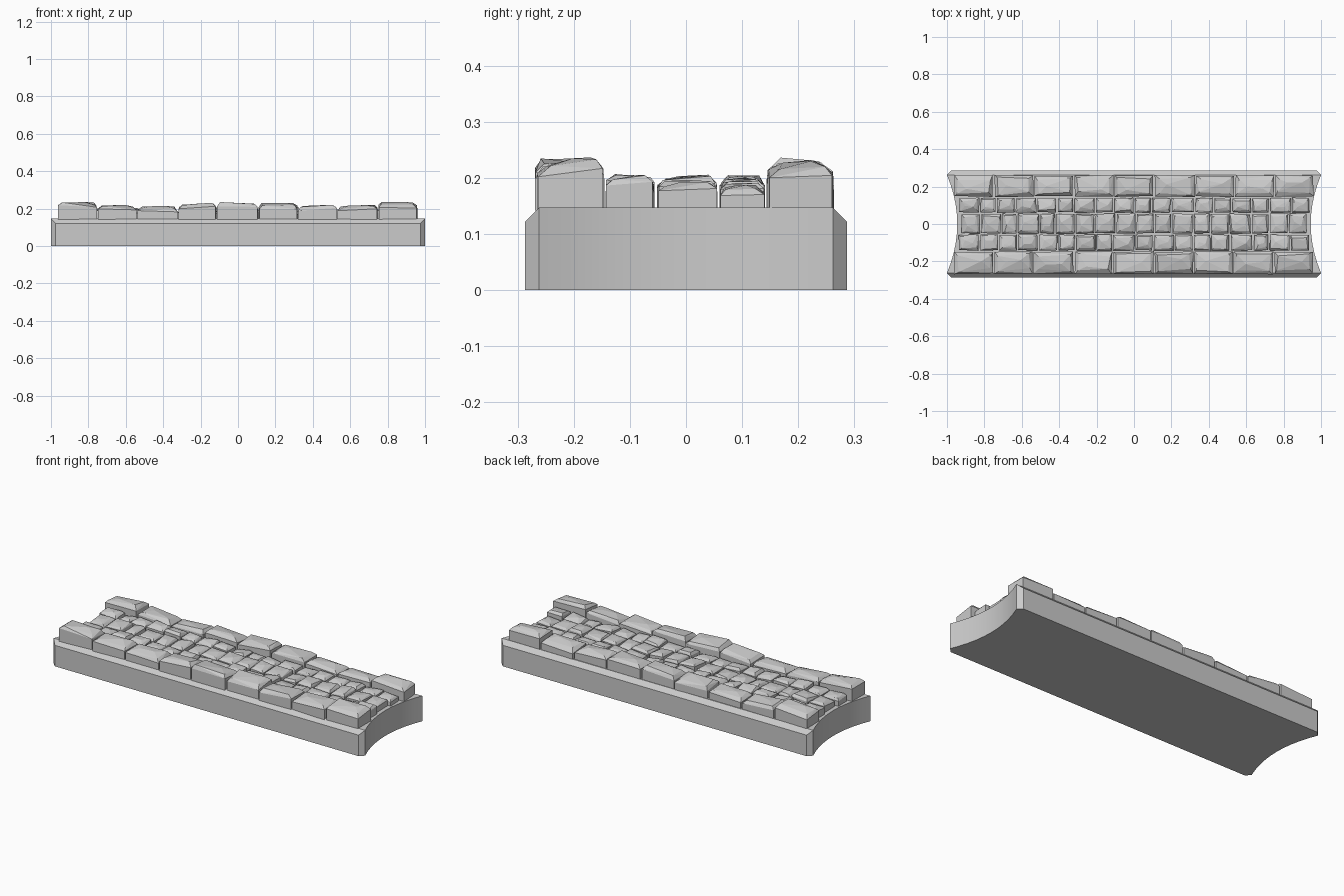
import bpy, bmesh, random
from mathutils import Vector

random.seed(7)
if "Cube" in bpy.data.objects:
    bpy.data.objects.remove(bpy.data.objects["Cube"], do_unlink=True)

stone = bpy.data.materials.new("grey stone")
stone.use_nodes = True
COLOUR = (0.6, 0.6, 0.6, 1)
stone.diffuse_color = COLOUR
bsdf = stone.node_tree.nodes["Principled BSDF"]
bsdf.inputs["Base Color"].default_value = COLOUR
bsdf.inputs["Roughness"].default_value = 0.9

DECK = 0.147   # top of the slab


def finish(bm, name):
    bmesh.ops.recalc_face_normals(bm, faces=bm.faces)
    mesh = bpy.data.meshes.new(name)
    bm.to_mesh(mesh)
    bm.free()
    mesh.materials.append(stone)
    ob = bpy.data.objects.new(name, mesh)
    bpy.context.collection.objects.link(ob)
    return ob


def jitter(amount):
    return random.uniform(-amount, amount)


# Slab with hollow curved ends and chamfered long edges
def build_slab():
    half, tip, steps = 0.287, 0.262, 10
    side = [(0.975, -half, 0.122)]
    for i in range(steps + 1):
        t = 2 * i / steps - 1
        side.append((0.945 + 0.055 * t * t, tip * t, DECK))
    side.append((0.975, half, 0.122))
    outline = side + [(-x, -y, z) for x, y, z in side]

    bm = bmesh.new()
    low = [bm.verts.new((x, y, 0)) for x, y, z in outline]
    high = [bm.verts.new(p) for p in outline]
    n, h = len(outline), len(side)
    for i in range(n):
        j = (i + 1) % n
        bm.faces.new((low[i], low[j], high[j], high[i]))
    bm.faces.new(low)
    bm.faces.new(high[1:h - 1] + high[h + 1:n - 1])
    bm.faces.new((high[h - 2], high[h - 1], high[h], high[h + 1]))
    bm.faces.new((high[n - 2], high[n - 1], high[0], high[1]))
    slab = finish(bm, "slab")
    bpy.context.view_layer.objects.active = slab
    slab.select_set(True)
    bpy.ops.object.shade_smooth_by_angle(angle=0.35)
    slab.select_set(False)


# One rough-hewn block: upright sides, worn shoulders and a crowned top
def add_block(bm, x0, x1, y0, y1, top, wear):
    mid = Vector(((x0 + x1) / 2, (y0 + y1) / 2, 0))
    points = []
    tilt_x, tilt_y = jitter(wear * 0.3), jitter(wear * 0.3)
    for sx, sy in ((-1, -1), (1, -1), (1, 1), (-1, 1)):
        x = (x1 if sx > 0 else x0) + jitter(wear * 0.15)
        y = (y1 if sy > 0 else y0) + jitter(wear * 0.15)
        tilt = sx * tilt_x + sy * tilt_y
        points.append((x, y, DECK - 0.005))
        points.append((x, y, top - wear + tilt + jitter(wear * 0.2)))
        inset_x = wear * random.uniform(0.4, 1.2)
        inset_y = wear * random.uniform(0.4, 1.2)
        points.append((x - sx * inset_x, y - sy * inset_y,
                       top - wear * 0.3 + tilt + jitter(wear * 0.15)))
    # Ridge along the crown
    for s in (-1, 1):
        points.append((mid.x + s * (x1 - x0) * 0.2, mid.y + jitter(wear),
                       top + jitter(wear * 0.1)))
    verts = [bm.verts.new(p) for p in points]
    hull = bmesh.ops.convex_hull(bm, input=verts)
    loose = {v for v in hull["geom_interior"] if isinstance(v, bmesh.types.BMVert)}
    bmesh.ops.delete(bm, geom=list(loose), context="VERTS")


# A course of blocks laid along x, with slightly uneven joints
def build_course(name, ends, y0, y1, tops, wear, wander):
    count = len(tops)
    step = 2 * ends / count
    joints = [-ends + i * step + (jitter(wander) if 0 < i < count else 0)
              for i in range(count + 1)]
    gap = 0.004
    bm = bmesh.new()
    for i, top in enumerate(tops):
        add_block(bm, joints[i] + gap, joints[i + 1] - gap,
                  y0 + gap, y1 - gap, top, wear)
    bmesh.ops.dissolve_limit(bm, angle_limit=0.03, verts=bm.verts, edges=bm.edges)
    finish(bm, name)


build_slab()

# Tall kerbs along both long edges
kerb_tops = [0.235, 0.218, 0.213, 0.226, 0.231, 0.229, 0.218, 0.217, 0.235]
build_course("front_kerb", 0.963, -0.27, -0.145, kerb_tops, 0.023, 0.006)
build_course("back_kerb", 0.963, 0.143, 0.264, [t - 0.004 for t in kerb_tops],
             0.023, 0.006)

# Three lower rows of paving between the kerbs
for name, ends, y0, y1 in (("front_paving", 0.94, -0.145, -0.054),
                           ("middle_paving", 0.925, -0.054, 0.058),
                           ("back_paving", 0.94, 0.058, 0.143)):
    build_course(name, ends, y0, y1,
                 [random.uniform(0.187, 0.205) for _ in range(18)], 0.015, 0.012)
